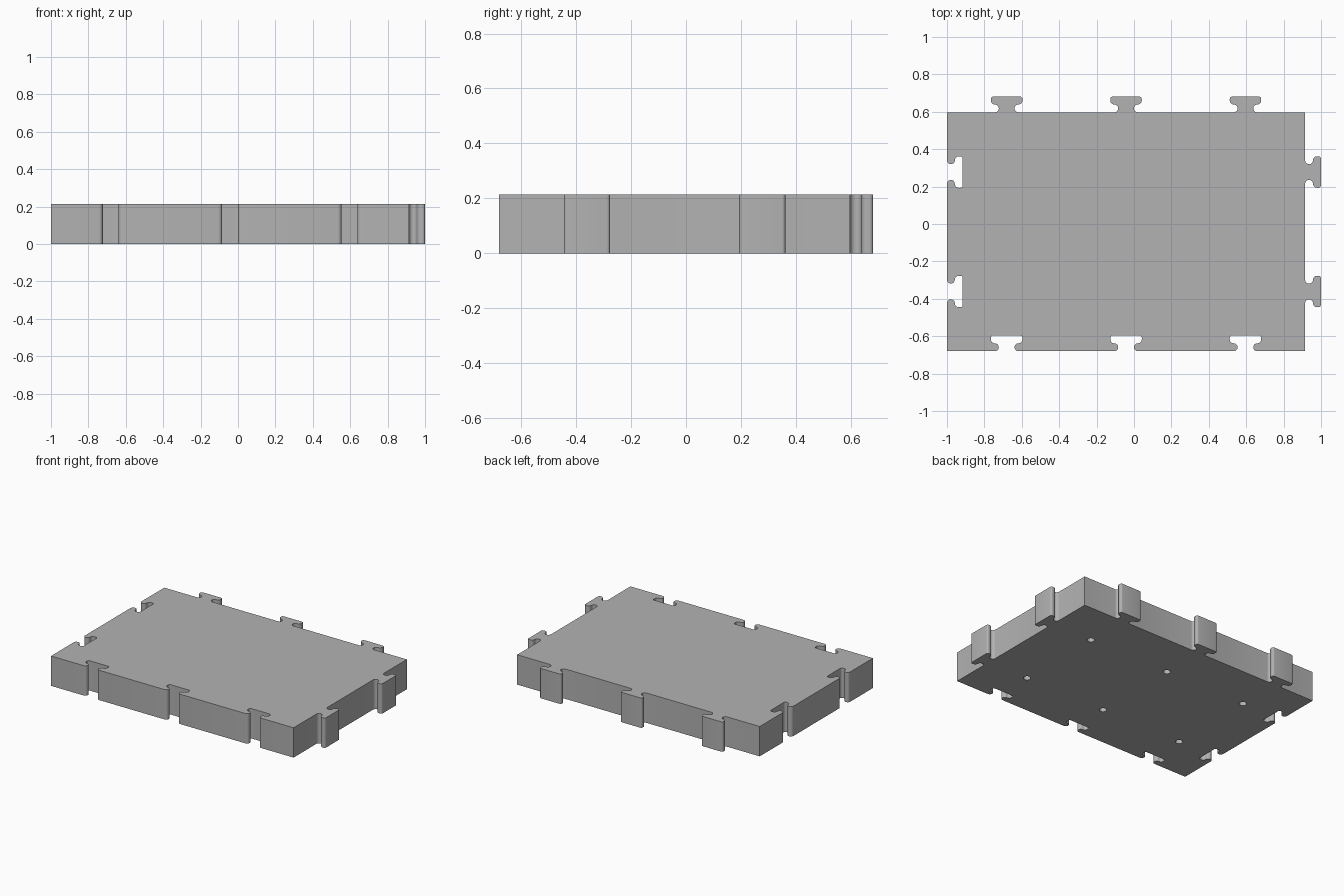
import bpy, bmesh
from math import sin, cos, radians

cube = bpy.data.objects.get("Cube")
if cube:
    bpy.data.objects.remove(cube, do_unlink=True)

X0, X1, Y0, Y1 = -1.0, 0.915, -0.68, 0.597   # tile body without tabs
HEIGHT, DEPTH = 0.213, 0.084                 # tile thickness, tab reach
HEAD, NOTCH, CORNER = 0.084, 0.021, 0.012    # tab half width and radii

grey = bpy.data.materials.new("grey")
grey.use_nodes = True
colour = (0.45, 0.45, 0.45, 1)
grey.diffuse_color = colour
grey.node_tree.nodes["Principled BSDF"].inputs["Base Color"].default_value = colour


def arc(cx, cy, r, a0, a1, steps=8):
    angles = [radians(a0 + (a1 - a0) * i / steps) for i in range(steps + 1)]
    return [(cx + r * cos(a), cy + r * sin(a)) for a in angles]


def tab_profile():
    """Jigsaw tab as (along, outward) points, from negative to positive."""
    half = (arc(HEAD - NOTCH, NOTCH, NOTCH, 270, 90, 12)
            + arc(HEAD - NOTCH, 3 * NOTCH, NOTCH, -90, 0)
            + arc(HEAD - CORNER, DEPTH - CORNER, CORNER, 0, 90, 5))
    return [(-t, s) for t, s in half] + half[::-1]


def spread(a, b, n):
    return [a + (b - a) * (i + 0.5) / n for i in range(n)]


# Outline: sockets on the front and right sides, matching tabs opposite
tab = tab_profile()
columns, rows = spread(X0, X1, 3), spread(Y0, Y1, 2)


def along_x(y):
    return [(c + t, y + s) for c in columns for t, s in tab]


def along_y(x):
    return [(x + s, c + t) for c in rows for t, s in tab]


outline = ([(X0, Y0)] + along_x(Y0) + [(X1, Y0)] + along_y(X1)
           + [(X1, Y1)] + along_x(Y1)[::-1] + [(X0, Y1)] + along_y(X0)[::-1])


# Interlocking tile
bm = bmesh.new()
base = bm.faces.new([bm.verts.new((x, y, 0)) for x, y in outline])
top = bmesh.ops.extrude_face_region(bm, geom=[base])["geom"]
bmesh.ops.translate(bm, vec=(0, 0, HEIGHT),
                    verts=[v for v in top if isinstance(v, bmesh.types.BMVert)])
bmesh.ops.remove_doubles(bm, verts=bm.verts, dist=1e-5)
bmesh.ops.recalc_face_normals(bm, faces=bm.faces)
mesh = bpy.data.meshes.new("floor_tile")
bm.to_mesh(mesh)
bm.free()
mesh.materials.append(grey)
tile = bpy.data.objects.new("floor_tile", mesh)
bpy.context.collection.objects.link(tile)
bpy.context.view_layer.objects.active = tile

# Blind peg holes in the underside
for x in columns:
    for y in rows:
        bpy.ops.mesh.primitive_cylinder_add(vertices=24, radius=0.024, depth=0.2,
                                            location=(x, y, 0))
        cutter = bpy.context.object
        cutter.name = "hole_cutter"
        cutter.hide_render = True
        cutter.data.materials.append(grey)
        bpy.context.view_layer.objects.active = tile
        cut = tile.modifiers.new("peg_hole", 'BOOLEAN')
        cut.operation, cut.solver, cut.object = 'DIFFERENCE', 'EXACT', cutter
        bpy.ops.object.modifier_apply(modifier=cut.name)
        bpy.data.objects.remove(cutter, do_unlink=True)

bpy.ops.object.select_all(action='DESELECT')
tile.select_set(True)
bpy.context.view_layer.objects.active = tile
bpy.ops.object.shade_smooth_by_angle(angle=radians(35))
